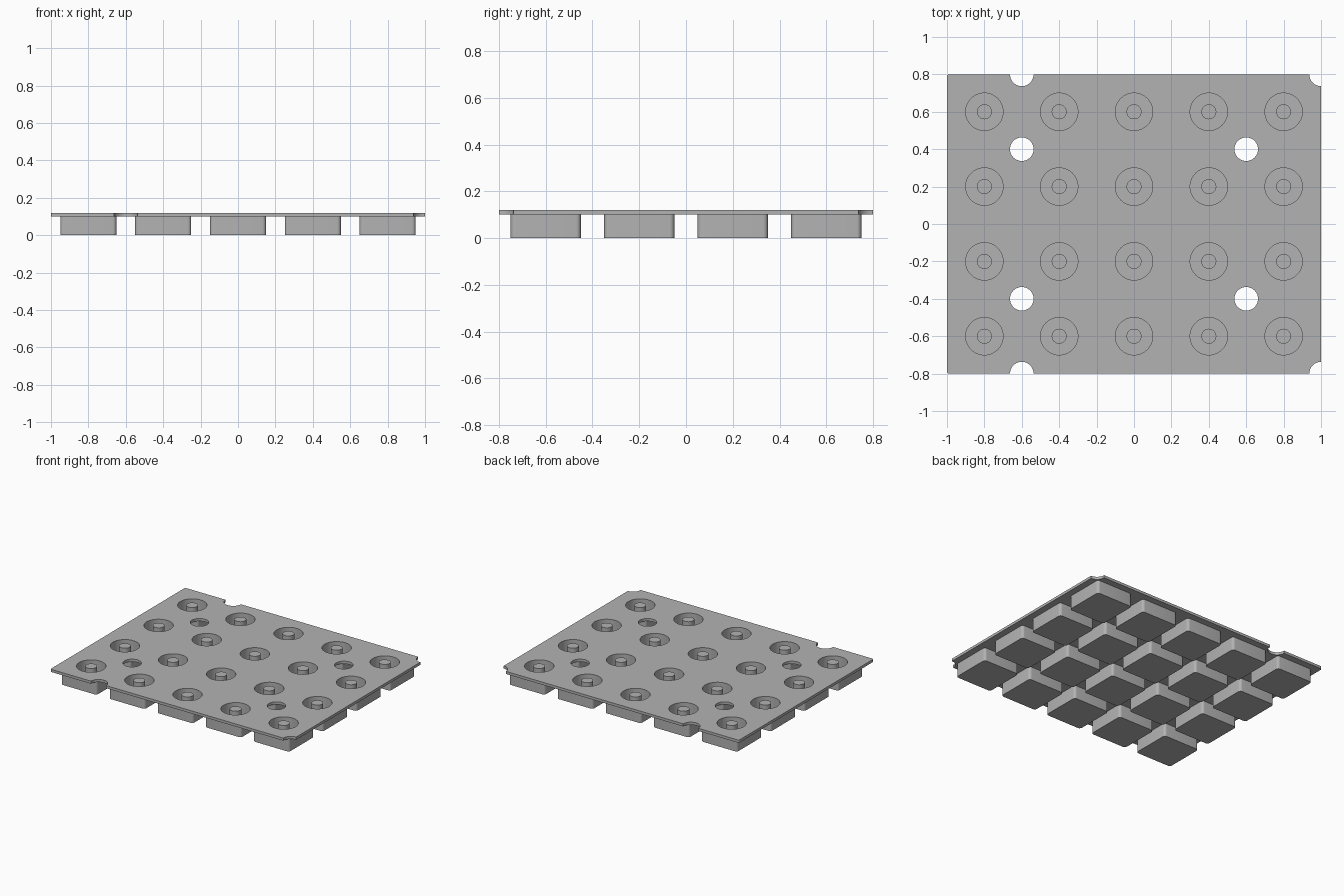
import bpy
import bmesh
from math import radians
from mathutils import Matrix

if "Cube" in bpy.data.objects:
    bpy.data.objects.remove(bpy.data.objects["Cube"], do_unlink=True)

# Main dimensions
PITCH, CUP, TOP, PLATE_BOTTOM, FLOOR = 0.4, 0.3, 0.12, 0.1, 0.02
CELLS = [((i - 2) * PITCH, (j - 1.5) * PITCH) for i in range(5) for j in range(4)]
HOLES = [(x, y) for x in (-0.6, 0.6) for y in (-0.4, 0.4)]
NOTCHES = [(x, y) for x in (-0.6, 1.0) for y in (-0.8, 0.8)]

grey = bpy.data.materials.new("plain grey")
grey.use_nodes = True
colour = (0.45, 0.45, 0.45, 1)
grey.diffuse_color = colour
grey.node_tree.nodes["Principled BSDF"].inputs["Base Color"].default_value = colour


def add_box(bm, x, y, z0, z1, sx, sy, radius):
    """Box with rounded upright edges."""
    place = Matrix.Translation((x, y, (z0 + z1) / 2)) @ Matrix.Diagonal((sx, sy, z1 - z0, 1))
    verts = bmesh.ops.create_cube(bm, size=1, matrix=place)["verts"]
    edges = {e for v in verts for e in v.link_edges}
    upright = [e for e in edges if abs(e.verts[0].co.z - e.verts[1].co.z) > 0.001]
    bmesh.ops.bevel(bm, geom=upright, offset=radius, segments=6, profile=0.5, affect="EDGES")


def add_cylinder(bm, x, y, z0, z1, radius):
    bmesh.ops.create_cone(bm, cap_ends=True, segments=48, radius1=radius, radius2=radius,
                          depth=z1 - z0, matrix=Matrix.Translation((x, y, (z0 + z1) / 2)))


def make_object(name, bm):
    mesh = bpy.data.meshes.new(name)
    bm.to_mesh(mesh)
    bm.free()
    mesh.materials.append(grey)
    obj = bpy.data.objects.new(name, mesh)
    bpy.context.collection.objects.link(obj)
    return obj


# Plate and cups
bm = bmesh.new()
add_box(bm, 0, 0, PLATE_BOTTOM, TOP, 2, 1.6, 0.012)
plate = make_object("plate", bm)

bm = bmesh.new()
for x, y in CELLS:
    add_box(bm, x, y, 0, PLATE_BOTTOM, CUP, CUP, 0.02)
cups = make_object("cups", bm)

# Cutters for the pockets and the plate openings
bm = bmesh.new()
for x, y in CELLS:
    add_cylinder(bm, x, y, FLOOR, 0.2, 0.1)
pocket_cutter = make_object("pocket_cutter", bm)

bm = bmesh.new()
for x, y in HOLES + NOTCHES:
    add_cylinder(bm, x, y, 0.05, 0.2, 0.063)
opening_cutter = make_object("opening_cutter", bm)

# Central posts
bm = bmesh.new()
for x, y in CELLS:
    add_cylinder(bm, x, y, FLOOR, TOP, 0.04)
posts = make_object("posts", bm)


def cut(obj, cutter):
    mod = obj.modifiers.new("cut", "BOOLEAN")
    mod.operation = "DIFFERENCE"
    mod.solver = "EXACT"
    mod.object = cutter
    bpy.context.view_layer.objects.active = obj
    bpy.ops.object.modifier_apply(modifier=mod.name)


cut(plate, pocket_cutter)
cut(plate, opening_cutter)
cut(cups, pocket_cutter)
for cutter in (pocket_cutter, opening_cutter):
    bpy.data.objects.remove(cutter, do_unlink=True)

# Smooth round walls, sharp rims
bpy.ops.object.select_all(action="DESELECT")
for obj in (plate, cups, posts):
    obj.select_set(True)
bpy.context.view_layer.objects.active = plate
bpy.ops.object.shade_smooth_by_angle(angle=radians(30))
